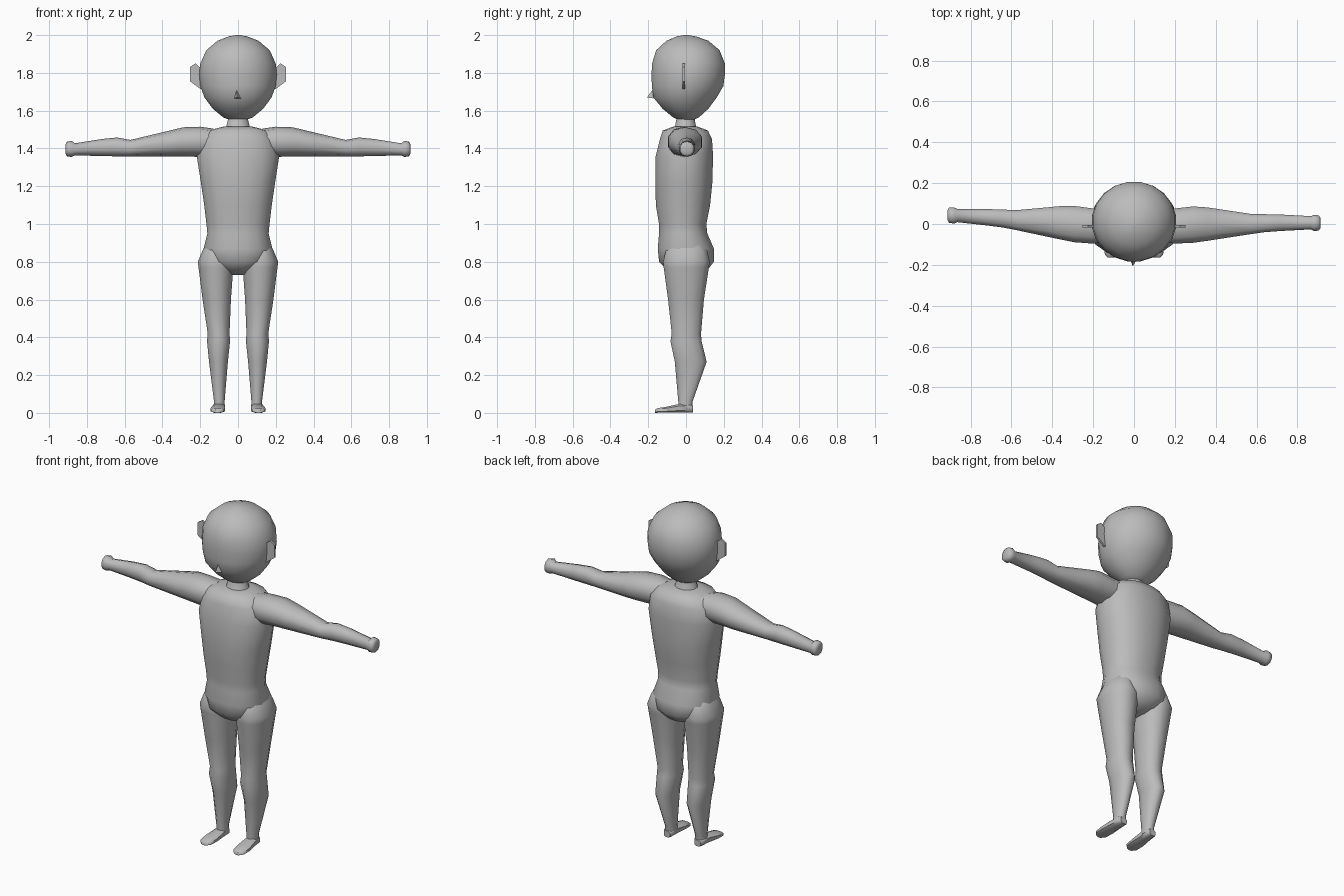
import bpy, bmesh, math

grey = bpy.data.materials.new("plain grey")
grey.diffuse_color = (0.5, 0.5, 0.5, 1)


def finish(name, bm, angle=60):
    bmesh.ops.recalc_face_normals(bm, faces=bm.faces[:])
    mesh = bpy.data.meshes.new(name)
    bm.to_mesh(mesh)
    bm.free()
    mesh.materials.append(grey)
    ob = bpy.data.objects.new(name, mesh)
    bpy.context.collection.objects.link(ob)
    bpy.ops.object.select_all(action='DESELECT')
    bpy.context.view_layer.objects.active = ob
    ob.select_set(True)
    bpy.ops.object.shade_smooth_by_angle(angle=math.radians(angle))
    return ob


def loft(name, axis, rings, sides, power=1.0, side=1, angle=60):
    """Rings are (position, min_u, max_u, min_v, max_v); u, v follow the axis cyclically."""
    bm = bmesh.new()
    loops = []
    for pos, u0, u1, v0, v1 in rings:
        loop = []
        for i in range(sides):
            a = 2 * math.pi * (i + 0.5) / sides
            c, s = math.cos(a), math.sin(a)
            c = math.copysign(abs(c) ** power, c)
            s = math.copysign(abs(s) ** power, s)
            p = [0, 0, 0]
            p[axis] = pos
            p[(axis + 1) % 3] = (u0 + u1) / 2 + c * (u1 - u0) / 2
            p[(axis + 2) % 3] = (v0 + v1) / 2 + s * (v1 - v0) / 2
            loop.append(bm.verts.new((p[0] * side, p[1], p[2])))
        loops.append(loop)
    for a, b in zip(loops, loops[1:]):
        for i in range(sides):
            j = (i + 1) % sides
            bm.faces.new((a[i], a[j], b[j], b[i]))
    bm.faces.new(loops[0])
    bm.faces.new(loops[-1])
    return finish(name, bm, angle)


def sym(z, w, y0, y1):
    return (z, -w, w, y0, y1)


# Head with a flatter face
loft("head", 2, [
    sym(1.545, .03, -.03, .03), sym(1.565, .08, -.07, .07),
    sym(1.61, .135, -.125, .12), sym(1.67, .18, -.175, .165),
    sym(1.73, .202, -.183, .2), sym(1.79, .208, -.185, .208),
    sym(1.85, .202, -.182, .208), sym(1.92, .17, -.16, .18),
    sym(1.97, .11, -.105, .12), sym(1.993, .05, -.05, .055),
    sym(2.0, .012, -.012, .012)], 20)

# Neck
loft("neck", 2, [sym(1.46, .1, -.1, .09), sym(1.515, .065, -.06, .055),
                 sym(1.57, .05, -.05, .045)], 12)

# Torso and hips
loft("torso", 2, [
    sym(.73, .045, -.05, .06), sym(.755, .1, -.1, .115),
    sym(.8, .165, -.145, .15), sym(.87, .185, -.152, .15),
    sym(.95, .165, -.145, .115), sym(1.0, .17, -.145, .11),
    sym(1.1, .182, -.162, .13), sym(1.22, .2, -.165, .142),
    sym(1.36, .222, -.163, .146), sym(1.45, .205, -.14, .14),
    sym(1.495, .16, -.125, .118), sym(1.515, .08, -.07, .065)], 16, .88)

# Nose
bm = bmesh.new()
pts = [(-.02, -.172, 1.665), (.015, -.172, 1.665), (-.008, -.165, 1.725), (-.006, -.207, 1.67)]
v = [bm.verts.new(p) for p in pts]
for f in ((0, 1, 2), (0, 1, 3), (1, 2, 3), (0, 2, 3)):
    bm.faces.new([v[i] for i in f])
finish("nose", bm, 30)

for side, label in ((-1, "right"), (1, "left")):
    # Arm and fist; one arm reaches slightly backwards
    arm = [(.13, -.09, .08, 1.37, 1.505), (.2, -.1, .08, 1.355, 1.515),
           (.29, -.096, .09, 1.358, 1.512), (.36, -.086, .085, 1.358, 1.495),
           (.57, -.052, .052, 1.358, 1.445), (.64, -.042, .05, 1.358, 1.458),
           (.72, -.036, .048, 1.36, 1.45), (.865, -.028, .04, 1.363, 1.427),
           (.88, -.036, .046, 1.355, 1.44), (.905, -.034, .044, 1.358, 1.436),
           (.912, -.022, .032, 1.37, 1.424)]
    back = .038 if side < 0 else 0
    arm = [(x, a + back * max(0, (x - .25) / .66), b + back * max(0, (x - .25) / .66), c, d)
           for x, a, b, c, d in arm]
    loft(label + "_arm", 0, arm, 10, .92, side)

    # Leg with a bulging calf
    loft(label + "_leg", 2, [
        (.02, .068, .132, -.04, .034), (.06, .07, .128, -.042, .036),
        (.27, .052, .155, -.062, .112), (.38, .04, .166, -.085, .085),
        (.42, .043, .162, -.078, .082), (.6, .035, .19, -.098, .098),
        (.77, .022, .212, -.122, .125), (.8, .02, .216, -.125, .13),
        (.86, .04, .19, -.11, .115), (.92, .07, .16, -.07, .075)],
        12, .92, side)

    # Foot with a flat sole
    loft(label + "_foot", 1, [
        (-.165, 0, .016, .09, .128), (-.15, 0, .026, .072, .145),
        (-.1, 0, .034, .066, .148), (-.03, 0, .05, .068, .138),
        (.02, 0, .05, .07, .132), (.036, 0, .04, .08, .122)],
        8, .75, side, 50)

    # Thin ear plate
    bm = bmesh.new()
    outline = [(.17, 1.825), (.205, 1.832), (.225, 1.85), (.253, 1.832),
               (.253, 1.755), (.2, 1.715), (.17, 1.72)]
    face = bm.faces.new([bm.verts.new((x * side, -.018, z)) for x, z in outline])
    new = bmesh.ops.extrude_face_region(bm, geom=[face], use_keep_orig=True)["geom"]
    bmesh.ops.translate(bm, vec=(0, .012, 0),
                        verts=[e for e in new if isinstance(e, bmesh.types.BMVert)])
    finish(label + "_ear", bm, 30)
